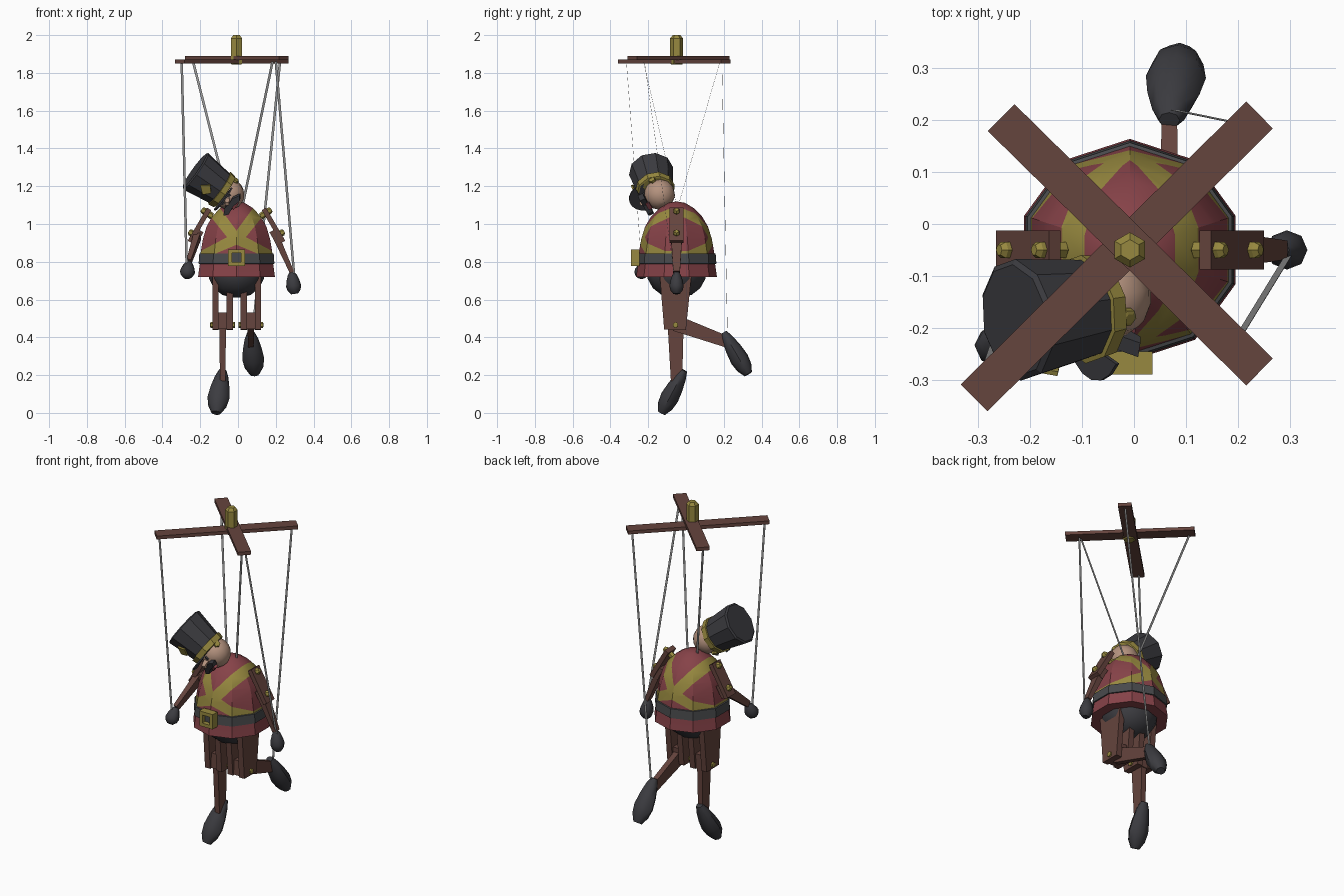
import bpy, bmesh, math
from mathutils import Vector, Matrix

if "Cube" in bpy.data.objects:
    bpy.data.objects.remove(bpy.data.objects["Cube"])


def material(name, rgb):
    m = bpy.data.materials.new(name)
    m.use_nodes = True
    m.diffuse_color = (*rgb, 1)
    m.node_tree.nodes["Principled BSDF"].inputs["Base Color"].default_value = (*rgb, 1)
    return m


RED = material("coat red", (0.24, 0.055, 0.065))
GOLD = material("brass gold", (0.31, 0.25, 0.05))
WOOD = material("dark wood", (0.13, 0.058, 0.047))
BLACK = material("charcoal", (0.045, 0.045, 0.052))
BELT = material("belt grey", (0.065, 0.068, 0.072))
SKIN = material("skin", (0.46, 0.29, 0.21))
STRING = material("string grey", (0.3, 0.3, 0.3))


def frame(a, b, hint=(1, 0, 0)):
    """Matrix at a: z runs towards b, x leans towards hint."""
    z = (Vector(b) - Vector(a)).normalized()
    x = Vector(hint)
    x = (x - z * x.dot(z)).normalized()
    return Matrix.Translation(a) @ Matrix((x, z.cross(x), z)).transposed().to_4x4()


def finish(name, bm, mats, smooth=None):
    bmesh.ops.remove_doubles(bm, verts=bm.verts, dist=0.0002)
    bmesh.ops.recalc_face_normals(bm, faces=bm.faces)
    mesh = bpy.data.meshes.new(name)
    bm.to_mesh(mesh)
    bm.free()
    for m in mats:
        mesh.materials.append(m)
    ob = bpy.data.objects.new(name, mesh)
    bpy.context.collection.objects.link(ob)
    if smooth:
        bpy.ops.object.select_all(action='DESELECT')
        ob.select_set(True)
        bpy.context.view_layer.objects.active = ob
        bpy.ops.object.shade_smooth_by_angle(angle=math.radians(smooth))
    return ob


def loft(rings):
    """Closed skin through rings of points."""
    bm = bmesh.new()
    rows = [[bm.verts.new(p) for p in ring] for ring in rings]
    n = len(rows[0])
    for lo, hi in zip(rows, rows[1:]):
        for i in range(n):
            bm.faces.new((lo[i], lo[(i + 1) % n], hi[(i + 1) % n], hi[i]))
    bm.faces.new(rows[0][::-1])
    bm.faces.new(rows[-1])
    return bm


def turned(profile, mat, n=10, flat=1):
    """Lathe a (radius, height) profile, placed by a matrix."""
    turn = [math.pi / 2 + 2 * math.pi * i / n for i in range(n)]
    return loft([[mat @ Vector((r * math.cos(t), flat * r * math.sin(t), h)) for t in turn]
                 for r, h in profile])


def strut(name, a, b, size_a, size_b, mat=WOOD, hint=(1, 0, 0)):
    """Tapered bar between two points; sizes are (width, depth)."""
    m, length = frame(a, b, hint), (Vector(b) - Vector(a)).length
    corners = [(-.5, -.5), (.5, -.5), (.5, .5), (-.5, .5)]
    rings = [[m @ Vector((w * s[0], d * s[1], h)) for w, d in corners]
             for s, h in ((size_a, 0), (size_b, length))]
    return finish(name, loft(rings), [mat])


def prism(name, pts, m, thick, mat):
    rings = [[m @ Vector((x, y, h)) for x, y in pts] for h in (0, thick)]
    return finish(name, loft(rings), [mat])


def egg(name, a, b, radius, flat=1, hint=(1, 0, 0)):
    length = (Vector(b) - Vector(a)).length
    prof = [(0.35, 0), (0.62, .15), (0.87, .4), (1, .64), (0.85, .84), (0.45, 1)]
    finish(name, turned([(r * radius, t * length) for r, t in prof],
                        frame(a, b, hint), 8, flat), [BLACK], 50)


def bolt(name, a, b, radius=0.016):
    length = (Vector(b) - Vector(a)).length
    finish(name, turned([(radius, 0), (radius, length * .85), (radius * .6, length)],
                        frame(a, b, (0, 1, .01)), 6), [GOLD])


CX, CY = -0.008, -0.05
AXIS = Matrix.Translation((CX, CY, 0))

# Coat with crossed straps cut into front and back
bm = turned([(.214, .72), (.204, .79), (.2, .845), (.187, .92), (.167, .985),
             (.135, 1.04), (.09, 1.085), (.045, 1.112), (.01, 1.118)], AXIS)
STRAPS = {"top": (.965, 1.36), "side_up": (.868, 1.25),
          "side_low": (.957, -.53), "low": (.89, -.42)}
for z0, slope in STRAPS.values():
    for s in (1, -1):
        geom = bm.verts[:] + bm.edges[:] + bm.faces[:]
        bmesh.ops.bisect_plane(bm, geom=geom, plane_co=(CX, 0, z0), plane_no=(-s * slope, 0, 1))
for f in bm.faces:
    c = f.calc_center_median()
    top, up, down, low = (z0 + k * abs(c.x - CX) for z0, k in STRAPS.values())
    f.material_index = int(c.z > .845 and low < c.z < top and not down < c.z < up)
finish("coat", bm, [RED, GOLD], 30)

finish("belt", turned([(.2, .788), (.211, .79), (.207, .843), (.196, .846)], AXIS), [BELT])
finish("trousers", turned([(.155, .74), (.153, .71), (.125, .66), (.08, .625), (.02, .61)],
                          AXIS), [BLACK], 40)

# Buckle as four bars around a dark plate
for s in (-1, 1):
    strut("buckle_side", (CX + s * .034, -.268, .778), (CX + s * .034, -.268, .866),
          (.02, .044), (.02, .044), GOLD)
    strut("buckle_rail", (CX - .044, -.268, .822 + s * .034), (CX + .044, -.268, .822 + s * .034),
          (.02, .044), (.02, .044), GOLD, (0, 0, 1))
strut("buckle_plate", (CX, -.258, .785), (CX, -.258, .86), (.07, .01), (.07, .01), BELT)

# Legs: paired thigh boards, a shin hinged between them, a wooden shoe
KNEE = (-.055, .475)
for side, x, ankle, heel, toe in (
        ("right", -.081, (-.05, .17), (-.01, .225), (-.13, .0)),
        ("left", .068, (.22, .375), (.2, .425), (.33, .205))):
    for s in (-1, 1):
        strut(side + "_thigh_board", (x + s * .038, -.055, .74), (x + s * .038, -.058, .44),
              (.034, .17), (.034, .115))
    strut(side + "_knee_block", (x, -.055, .53), (x, -.058, .442), (.05, .1), (.05, .1))
    strut(side + "_shin", (x, *KNEE), (x, *ankle), (.034, .085), (.03, .06))
    bolt(side + "_knee_bolt_outer", (x + .05, -.055, .465), (x + .066, -.055, .465))
    bolt(side + "_knee_bolt_inner", (x - .05, -.055, .465), (x - .066, -.055, .465))
    dx = -.035 if side == "right" else .02
    egg(side + "_shoe", (x, *heel), (x + dx, *toe), .058, .85)

# Arms: boards bolted at shoulder and elbow, forearm and hand
for side, s, wrist, tip in (
        ("right", -1, (-.26, -.21, .8), (-.272, -.25, .715)),
        ("left", 1, (.285, -.05, .745), (.3, -.05, .63))):
    out = Vector((s * .84, 0, .54))
    a, b = Vector((CX + s * .145, CY, 1.08)), Vector((CX + s * .247, CY, .905))
    strut(side + "_upper_arm", a, b, (.026, .075), (.026, .075), WOOD, out)
    for part, t in (("shoulder", .12), ("elbow", .78)):
        p = a.lerp(b, t)
        bolt(side + "_" + part + "_bolt", p - out * .035, p + out * .033, .018)
    elbow = a.lerp(b, .75) - out * .018
    strut(side + "_elbow_block", a.lerp(b, .6) - out * .022, a.lerp(b, .97) - out * .022,
          (.03, .06), (.03, .06), WOOD, out)
    strut(side + "_forearm", elbow, wrist, (.036, .06), (.024, .036))
    egg(side + "_hand", wrist, tip, .04, .95)

# Head frame: up through the hat, facing forward and down
brim, crown = Vector((-.07, -.16, 1.17)), Vector((-.225, -.185, 1.28))
up = (crown - brim).normalized()
HEAD = frame(brim, crown, Vector((-.13, -.89, -.41)))
front, across = HEAD.col[0].to_3d(), HEAD.col[1].to_3d()
skull = Vector((-.048, -.14, 1.157))
ball = [(.082 * math.sin(t * math.pi / 10), -.082 * math.cos(t * math.pi / 10)) for t in range(11)]
finish("head", turned([(max(r, .002), h) for r, h in ball],
                      Matrix.Translation(skull) @ HEAD.to_3x3().to_4x4(), 12), [SKIN], 50)
finish("hat", turned([(.092, 0), (.119, .19), (.109, .197)], HEAD), [BLACK])
finish("hat_band", turned([(.093, .0), (.101, .002), (.106, .034), (.094, .036)], HEAD), [GOLD])
arc = [math.radians(d) for d in range(-70, 71, 20)]
prism("visor", [(.05 + .1 * math.cos(t), .088 * math.sin(t)) for t in arc], HEAD, -.008, BLACK)


# Face plates stand on the front of the head, x across and y up
def face_at(forward, lift, base=skull):
    m = Matrix((across, up, front)).transposed().to_4x4()
    return Matrix.Translation(base + front * forward + up * lift) @ m


prism("hat_badge", [(-.035, 0), (0, -.03), (.035, 0), (0, .04)], face_at(.108, .1, brim), .009, GOLD)
for s in (-1, 1):
    prism("moustache_half", [(0, .012), (s * .035, .016), (s * .075, -.004), (s * .05, -.022),
                             (0, -.014)], face_at(.07, -.03), .03, BLACK)
    prism("eye", [(s * .02, .0), (s * .036, .0), (s * .036, .02), (s * .02, .02)],
          face_at(.071, .0), .008, BLACK)
    ear = skull + across * s * .082
    bolt("strap_button", ear + up * .02, ear + up * .02 + across * s * .016, .018)
strut("nose", skull + front * .065, skull + front * .115 - up * .008, (.03, .03), (.02, .02), SKIN)
prism("mouth", [(-.022, -.008), (.022, -.008), (.015, .008), (-.015, .008)],
      face_at(.06, -.052), .022, RED)

# Control cross and grip
strut("lower_bar", (-.308, -.335, 1.861), (.242, .21, 1.861), (.02, .073), (.02, .073),
      WOOD, (0, 0, 1))
strut("upper_bar", (-.256, .205, 1.879), (.242, -.285, 1.879), (.02, .073), (.02, .073),
      WOOD, (0, 0, 1))
finish("grip", turned([(.03, 1.845), (.034, 1.85), (.034, 1.983), (.02, 2.0)], AXIS, 6), [GOLD])

# Strings as flat ribbons
for name, start, end in (
        ("right_hand", (-.298, -.315, 1.855), (-.272, -.235, .79)),
        ("left_hand", (.2, -.22, 1.86), (.298, -.06, .72)),
        ("left_foot", (.222, .19, 1.855), (.075, .22, .4)),
        ("right_shoulder", (-.238, .18, 1.86), (-.045, -.04, 1.1)),
        ("left_shoulder", (.183, -.225, 1.86), (.025, -.05, 1.1))):
    strut(name + "_string", start, end, (.013, .0012), (.013, .0012), STRING)
